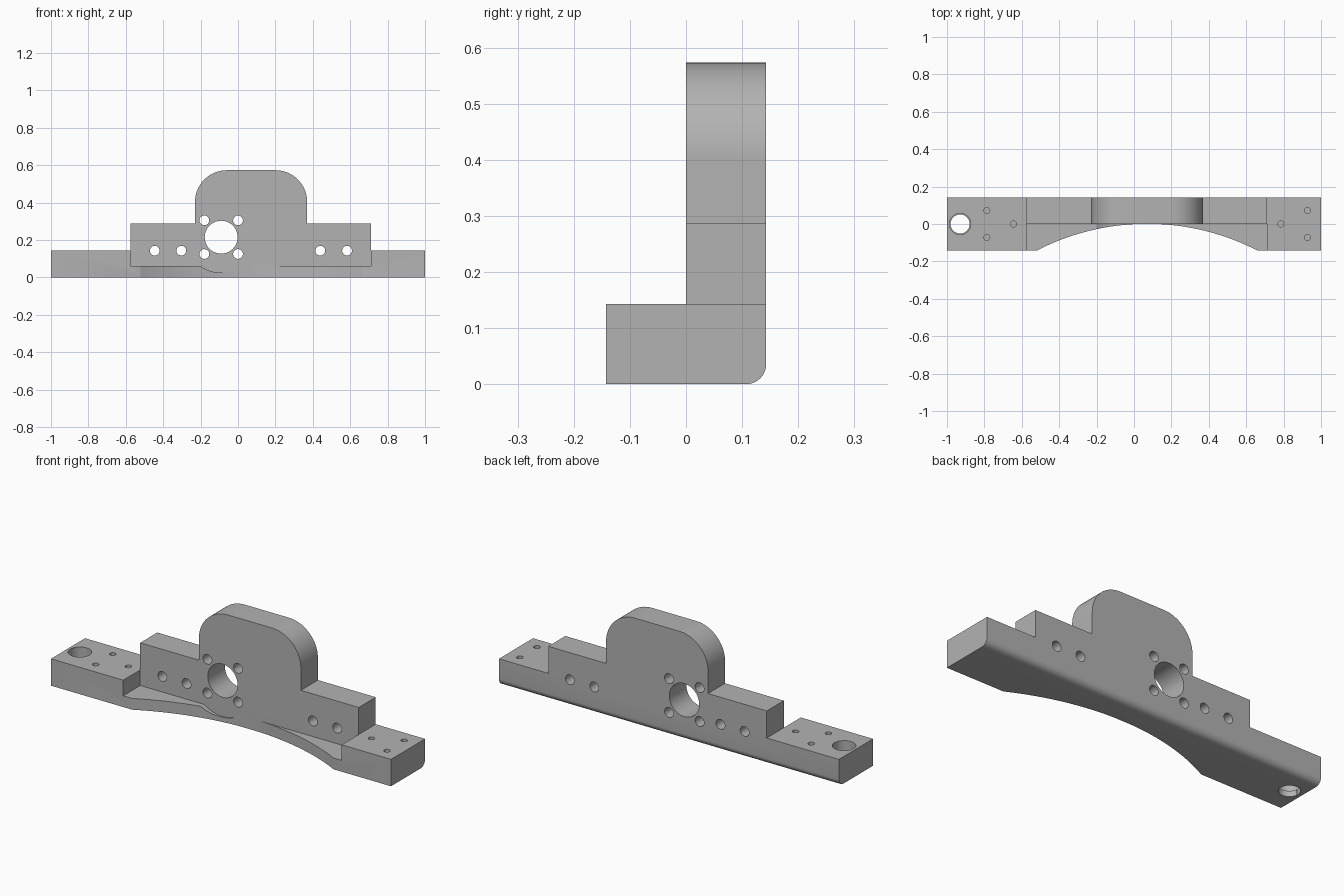
import bpy
import bmesh
from math import sin, cos, pi, asin
from mathutils import Vector

cube = bpy.data.objects.get("Cube")
if cube:
    bpy.data.objects.remove(cube, do_unlink=True)

grey = bpy.data.materials.new("plain grey")
grey.use_nodes = True
COLOUR = (0.45, 0.45, 0.45, 1)
grey.diffuse_color = COLOUR
grey.node_tree.nodes["Principled BSDF"].inputs["Base Color"].default_value = COLOUR

HALF = 0.143            # half the depth, and height of the base bar
LEFT, RIGHT = -0.575, 0.71  # ends of the upright plate
HUB = (-0.09, 0.215)    # centre of the large bore


def arc(centre, radius, start, end, steps=24):
    return [(centre[0] + radius * cos(start + (end - start) * i / steps),
             centre[1] + radius * sin(start + (end - start) * i / steps))
            for i in range(steps + 1)]


def prism(name, points, axis, low, high, fillet=0):
    """Extrude an outline along y (x, z points) or along z (x, y points)."""
    def place(p, t):
        return Vector((p[0], t, p[1])) if axis == "y" else Vector((p[0], p[1], t))
    bm = bmesh.new()
    face = bm.faces.new([bm.verts.new(place(p, low)) for p in points])
    grown = bmesh.ops.extrude_face_region(bm, geom=[face])
    new_verts = [v for v in grown["geom"] if isinstance(v, bmesh.types.BMVert)]
    bmesh.ops.translate(bm, verts=new_verts, vec=place((0, 0), high - low))
    bmesh.ops.recalc_face_normals(bm, faces=bm.faces)
    if fillet:
        edges = [e for e in bm.edges
                 if all(v.co.z < 0.001 and v.co.y > high - 0.001 for v in e.verts)]
        bmesh.ops.bevel(bm, geom=edges, offset=fillet, segments=8,
                        profile=0.5, affect="EDGES")
    mesh = bpy.data.meshes.new(name)
    bm.to_mesh(mesh)
    bm.free()
    mesh.materials.append(grey)
    obj = bpy.data.objects.new(name, mesh)
    bpy.context.collection.objects.link(obj)
    return obj


def combine(target, other, operation):
    other.hide_render = True
    mod = target.modifiers.new("combine", "BOOLEAN")
    mod.operation, mod.object, mod.solver = operation, other, "EXACT"
    bpy.context.view_layer.objects.active = target
    bpy.ops.object.modifier_apply(modifier=mod.name)
    bpy.data.objects.remove(other, do_unlink=True)


def drill(target, centre, radius, axis, low, high):
    circle = arc(centre, radius, 0, 2 * pi, 40)[:-1]
    combine(target, prism("drill", circle, axis, low, high), "DIFFERENCE")


# Back half: base bar, stepped upright and rounded tab in one outline
corner, tab_left, tab_right, top, step = 0.17, -0.23, 0.37, 0.573, 0.287
outline = [(-1, 0), (1, 0), (1, HALF), (RIGHT, HALF), (RIGHT, step), (tab_right, step)]
outline += arc((tab_right - corner, top - corner), corner, 0, pi / 2)
outline += arc((tab_left + corner, top - corner), corner, pi / 2, pi)
outline += [(tab_left, step), (LEFT, step), (LEFT, HALF), (-1, HALF)]
bracket = prism("mounting_bracket", outline, "y", 0, HALF, fillet=0.036)

# Front half: end blocks joined by a thin floor with a round relief below the bore
floor, relief = 0.06, 0.19
dip = asin((HUB[1] - floor) / relief)
ledge = [(-1, 0), (1, 0), (1, HALF), (RIGHT, HALF), (RIGHT, floor)]
ledge += arc(HUB, relief, -dip, dip - pi)
ledge += [(LEFT, floor), (LEFT, HALF), (-1, HALF)]
front = prism("front_ledge", ledge, "y", -HALF, 0)

# Wide curved cut through the front edge
sweep = 1.289
curve = arc((0.07, 0.001 - sweep), sweep, pi / 2 - 0.6, pi / 2 + 0.6, 96)
combine(front, prism("curve_cutter", curve, "z", -0.1, 0.3), "DIFFERENCE")
combine(bracket, front, "UNION")

# Large bore, its four bolt holes and the row of plate holes
drill(bracket, HUB, 0.088, "y", -0.3, 0.3)
for sx in (-1, 1):
    for sz in (-1, 1):
        drill(bracket, (HUB[0] + sx * 0.09, HUB[1] + sz * 0.09), 0.026, "y", -0.3, 0.3)
for x in (-0.445, -0.303, 0.44, 0.583):
    drill(bracket, (x, HALF), 0.026, "y", -0.1, 0.3)

# Stepped rod hole in one end block
drill(bracket, (-0.93, 0), 0.051, "z", -0.1, 0.3)
drill(bracket, (-0.93, 0), 0.057, "z", 0.03, 0.3)

# Small blind screw holes in both end blocks
for pair_x, single_x in ((-0.787, -0.645), (0.927, 0.785)):
    for x, y in ((pair_x, 0.072), (pair_x, -0.072), (single_x, 0)):
        drill(bracket, (x, y), 0.016, "z", 0.04, 0.3)

bpy.ops.object.select_all(action="DESELECT")
bracket.select_set(True)
bpy.context.view_layer.objects.active = bracket
bpy.ops.object.shade_smooth_by_angle(angle=pi / 6)
